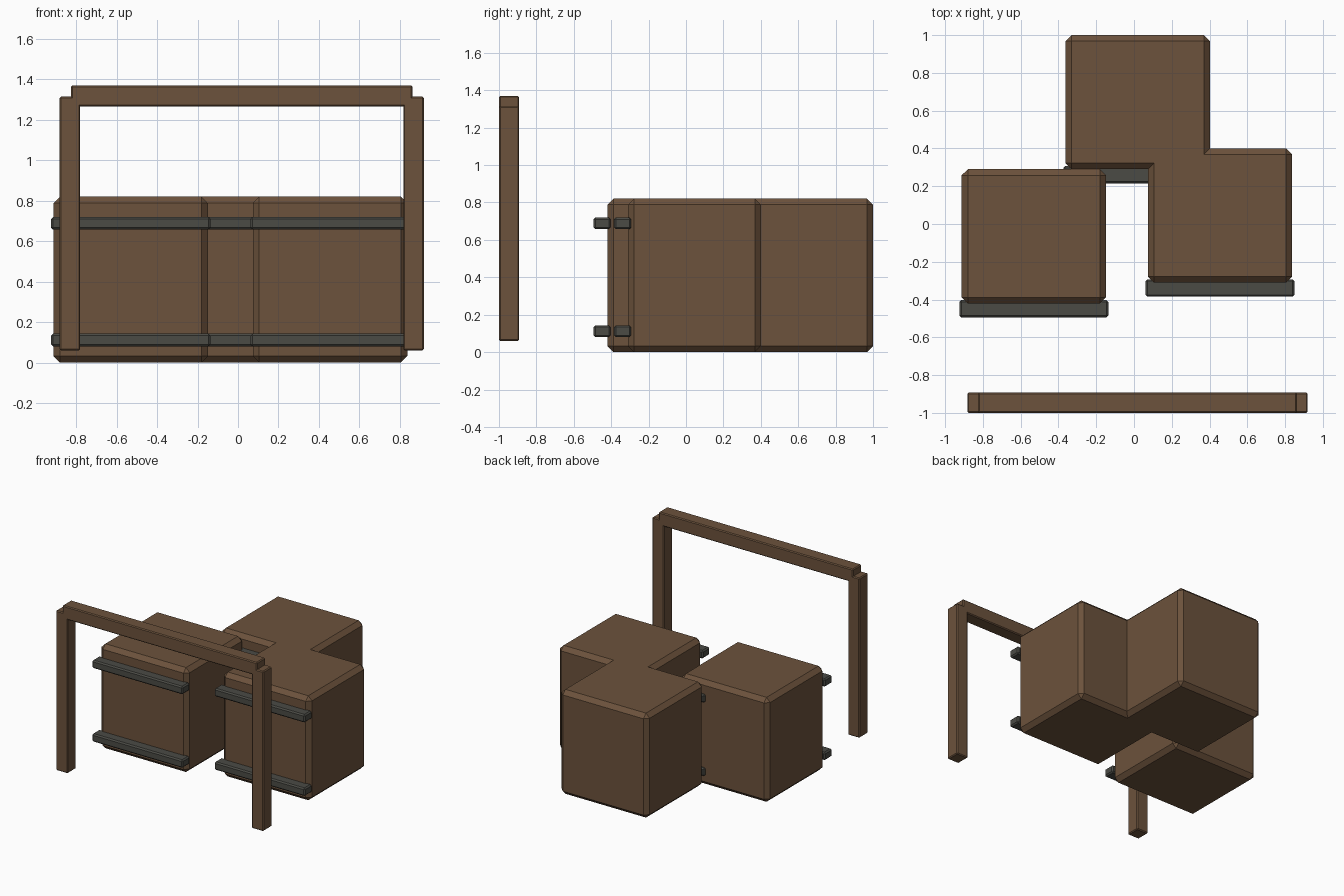
import bpy, bmesh

if "Cube" in bpy.data.objects:
    bpy.data.objects.remove(bpy.data.objects["Cube"])


def material(name, rgb):
    m = bpy.data.materials.new(name)
    m.diffuse_color = (*rgb, 1)
    m.use_nodes = True
    m.node_tree.nodes["Principled BSDF"].inputs["Base Color"].default_value = m.diffuse_color
    return m


WOOD = material("brown_wood", (0.15, 0.085, 0.045))
IRON = material("dark_iron", (0.07, 0.07, 0.06))


def box(name, lo, hi, chamfer, mat):
    """Chamfered box spanning the corners lo to hi."""
    bm = bmesh.new()
    bmesh.ops.create_cube(bm, size=1)
    for v in bm.verts:
        v.co = [(a + b) / 2 + c * (b - a) for a, b, c in zip(lo, hi, v.co)]
    bmesh.ops.bevel(bm, geom=bm.edges[:], offset=chamfer, segments=1,
                    profile=0.5, affect='EDGES')
    me = bpy.data.meshes.new(name)
    bm.to_mesh(me)
    bm.free()
    me.materials.append(mat)
    ob = bpy.data.objects.new(name, me)
    bpy.context.collection.objects.link(ob)
    return ob


# Three crates, each with two iron bands across the front
crates = {"left": (-0.53, -0.42), "right": (0.455, -0.31), "back": (0.02, 0.29)}
for side, (x, y) in crates.items():
    box(f"{side}_crate", (x - 0.382, y, 0), (x + 0.382, y + 0.71, 0.82), 0.032, WOOD)
    for level, z in (("lower", 0.08), ("upper", 0.657)):
        box(f"{side}_{level}_band", (x - 0.394, y - 0.075, z),
            (x + 0.394, y + 0.017, z + 0.063), 0.01, IRON)

# Freestanding frame in front: two posts and a crossbeam
for side, x in (("left", -0.831), ("right", 0.868)):
    box(f"{side}_post", (x - 0.051, -1, 0.06), (x + 0.051, -0.892, 1.315), 0.007, WOOD)
box("crossbeam", (-0.826, -1, 1.266), (0.863, -0.892, 1.37), 0.007, WOOD)
